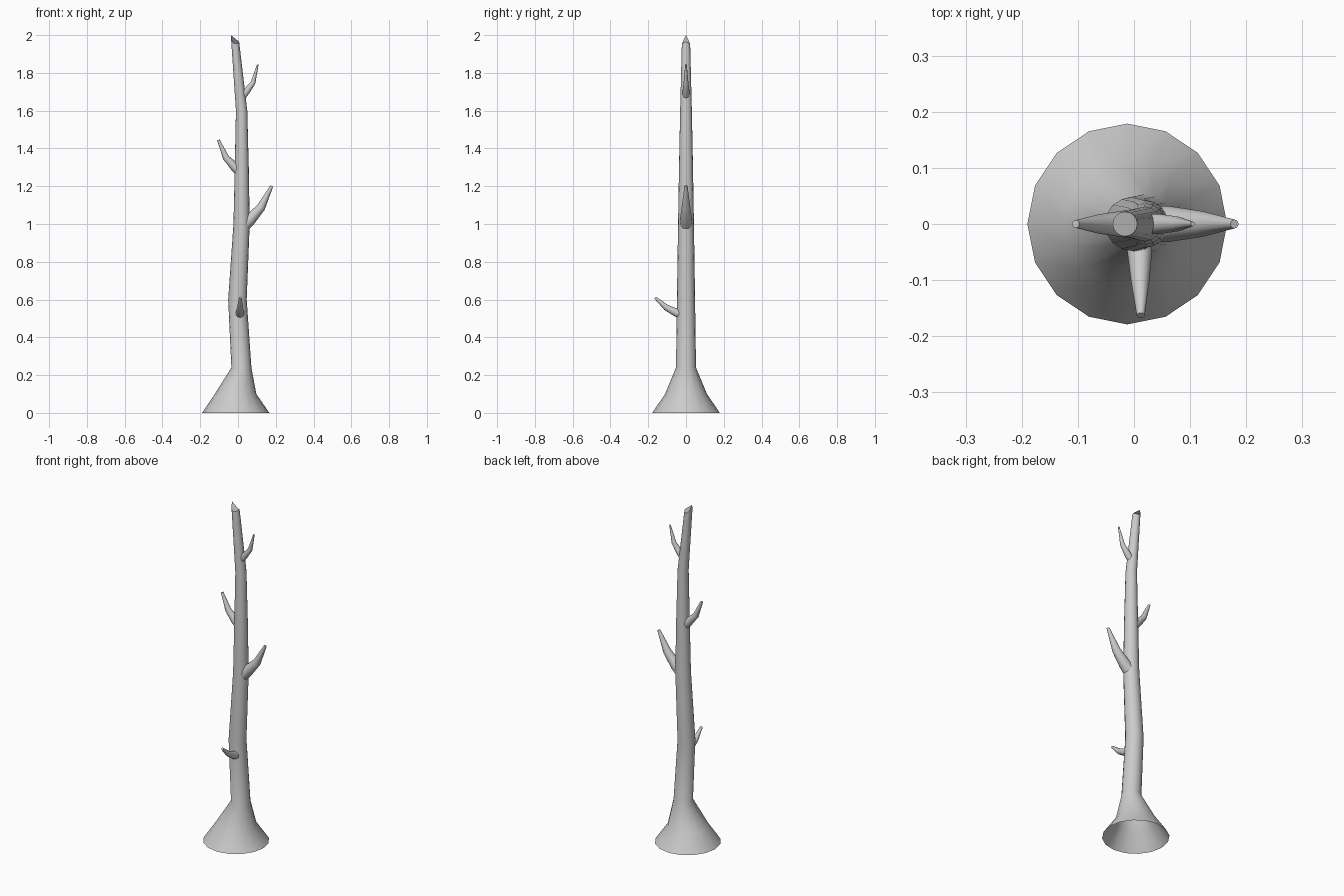
import bpy, bmesh, math
from mathutils import Vector

if "Cube" in bpy.data.objects:
    bpy.data.objects.remove(bpy.data.objects["Cube"])


def skin(name, rings, cap_start=False, cap_end=True):
    """Bridge equal-length rings of points into a tube object."""
    bm = bmesh.new()
    loops = [[bm.verts.new(p) for p in ring] for ring in rings]
    n = len(loops[0])
    for a, b in zip(loops, loops[1:]):
        for i in range(n):
            j = (i + 1) % n
            bm.faces.new((a[i], a[j], b[j], b[i]))
    if cap_start:
        bm.faces.new(loops[0][::-1])
    if cap_end:
        bm.faces.new(loops[-1])
    me = bpy.data.meshes.new(name)
    bm.to_mesh(me)
    bm.free()
    ob = bpy.data.objects.new(name, me)
    bpy.context.collection.objects.link(ob)
    bpy.ops.object.select_all(action='DESELECT')
    ob.select_set(True)
    bpy.context.view_layer.objects.active = ob
    bpy.ops.object.shade_smooth_by_angle(angle=math.radians(40))
    return ob


def branch(name, pts, radii, side, n=12):
    """Tapered twig following a bent path lying in the plane normal to side."""
    pts = [Vector(p) for p in pts]
    side = Vector(side)
    rings = []
    for i, (p, r) in enumerate(zip(pts, radii)):
        t = (pts[min(i + 1, len(pts) - 1)] - pts[max(i - 1, 0)]).normalized()
        up = t.cross(side)
        rings.append([p + r * (math.cos(a) * side + math.sin(a) * up)
                      for a in (2 * math.pi * k / n for k in range(n))])
    return skin(name, rings, cap_start=True)


# Trunk: flared open foot, wavering stem (z, centre x, radius x, radius y)
SIDES = 16
sections = [(0.0, -0.012, 0.178, 0.179), (0.10, -0.013, 0.110, 0.111),
            (0.24, 0.018, 0.053, 0.053), (0.60, -0.003, 0.049, 0.048),
            (1.00, 0.019, 0.043, 0.042), (1.30, 0.020, 0.037, 0.037),
            (1.60, 0.019, 0.030, 0.031)]
angles = [2 * math.pi * k / SIDES for k in range(SIDES)]
rings = [[(cx + rx * math.cos(a), ry * math.sin(a), z) for a in angles]
         for z, cx, rx, ry in sections]
# Splintered top, rising to a point on the left
top = []
for a in angles:
    c, s = math.cos(a), math.sin(a)
    z = 1.955 + (0.045 if c < 0 else 0.010) * (1 - abs(s))
    top.append((-0.016 + 0.022 * c, 0.022 * s, z))
rings.append(top)
skin("trunk", rings)

# Broken twigs
Y, X = (0, 1, 0), (1, 0, 0)
branch("branch_right", [(0.03, 0, 0.99), (0.062, 0, 1.022), (0.122, 0, 1.088), (0.179, 0, 1.202)],
       [0.033, 0.032, 0.023, 0.008], Y)
branch("branch_left", [(0.01, 0, 1.275), (-0.018, 0, 1.303), (-0.064, 0, 1.352), (-0.104, 0, 1.445)],
       [0.025, 0.024, 0.017, 0.007], Y)
branch("branch_upper", [(0.024, 0, 1.675), (0.045, 0, 1.702), (0.079, 0, 1.746), (0.105, 0, 1.844)],
       [0.018, 0.018, 0.013, 0.004], Y)
branch("branch_front", [(0.01, -0.025, 0.52), (0.01, -0.05, 0.53), (0.011, -0.105, 0.558), (0.012, -0.163, 0.610)],
       [0.023, 0.022, 0.016, 0.007], X)
